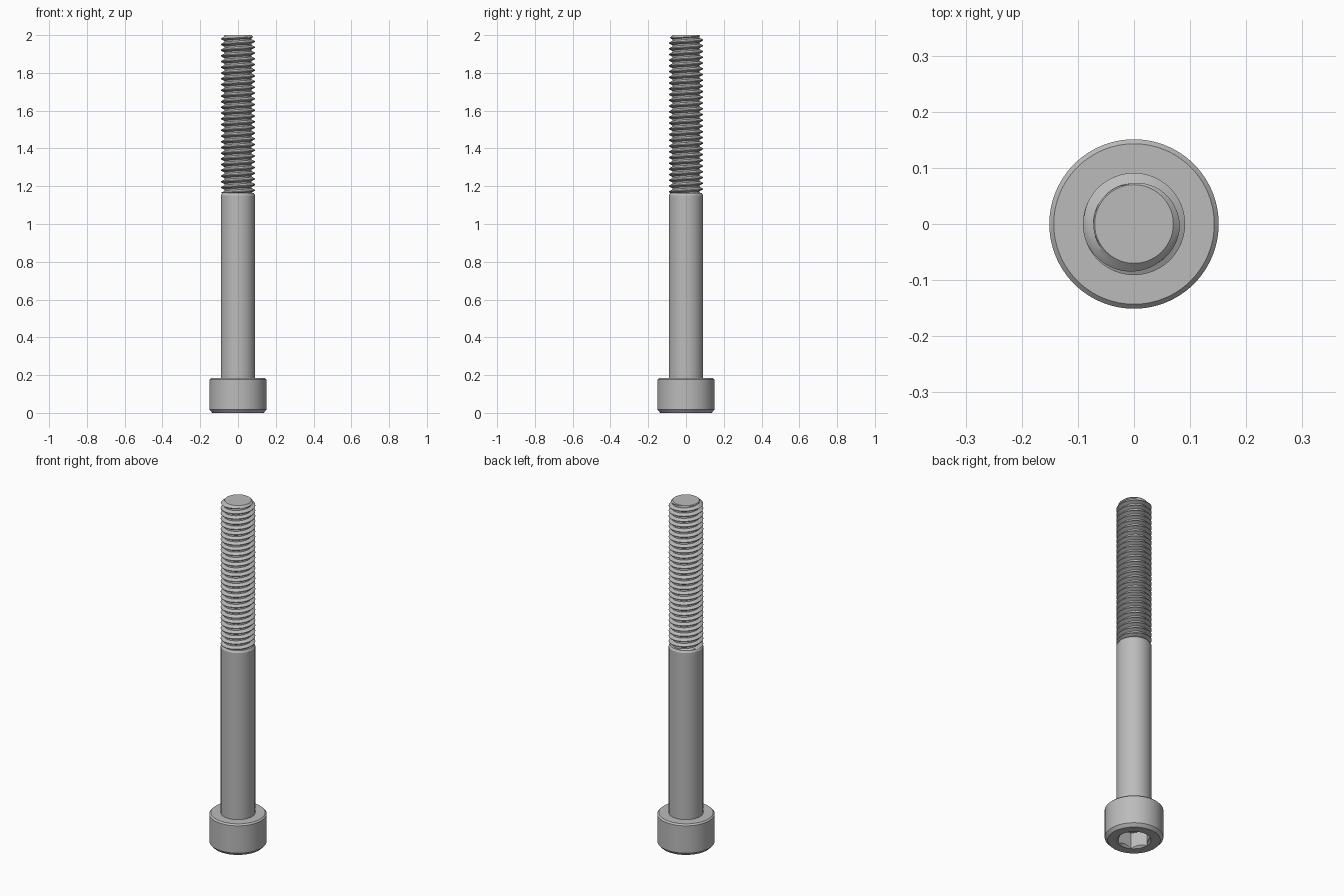
import bpy, bmesh, math

old = bpy.data.objects.get("Cube")
if old:
    bpy.data.objects.remove(old, do_unlink=True)

TAU = math.tau
MAJOR, MINOR, TIP = 0.091, 0.0725, 0.070
PITCH = 0.0303
THREAD_START, THREAD_END = 1.163, 2.0

steel = bpy.data.materials.new("steel grey")
steel.use_nodes = True
grey = (0.5, 0.5, 0.5, 1)
steel.diffuse_color = grey
steel.node_tree.nodes["Principled BSDF"].inputs["Base Color"].default_value = grey


def finish(bm, name):
    bmesh.ops.recalc_face_normals(bm, faces=bm.faces)
    mesh = bpy.data.meshes.new(name)
    bm.to_mesh(mesh)
    bm.free()
    mesh.materials.append(steel)
    obj = bpy.data.objects.new(name, mesh)
    bpy.context.collection.objects.link(obj)
    return obj


def smooth(obj):
    bpy.ops.object.select_all(action="DESELECT")
    obj.select_set(True)
    bpy.context.view_layer.objects.active = obj
    bpy.ops.object.shade_smooth_by_angle(angle=math.radians(30))


def lathe(name, profile, sides):
    """Closed solid of revolution from (radius, height) pairs, bottom to top."""
    bm = bmesh.new()
    rings = [[bm.verts.new((r * math.cos(TAU * i / sides), r * math.sin(TAU * i / sides), z))
              for i in range(sides)] for r, z in profile]
    for low, high in zip(rings, rings[1:]):
        for i in range(sides):
            j = (i + 1) % sides
            bm.faces.new((low[i], low[j], high[j], high[i]))
    bm.faces.new(rings[0][::-1])
    bm.faces.new(rings[-1])
    return finish(bm, name)


def cut(target, cutter):
    mod = target.modifiers.new("socket", "BOOLEAN")
    mod.operation = "DIFFERENCE"
    mod.solver = "EXACT"
    mod.object = cutter
    bpy.context.view_layer.objects.active = target
    bpy.ops.object.modifier_apply(modifier=mod.name)
    bpy.data.objects.remove(cutter, do_unlink=True)


# Cap head with chamfered rims, and the plain shank above it
head_and_shank = lathe("head_and_shank", [
    (0.136, 0), (0.151, 0.017), (0.151, 0.176), (0.143, 0.184), (MAJOR, 0.184),
    (MAJOR, 1.152), (0.084, THREAD_START), (TIP, THREAD_START)], 96)

# Hexagonal key socket with a conical lead-in
hex_radius = 0.0758 / math.cos(math.pi / 6)
cut(head_and_shank, lathe("socket_cutter", [(hex_radius, -0.05), (hex_radius, 0.091)], 6))
cut(head_and_shank, lathe("lead_in_cutter", [(0.094, -0.006), (0.07, 0.018)], 96))
smooth(head_and_shank)


# Helical thread: a sheared grid whose seam steps up by one pitch per turn
def thread_radius(phase):
    """Flat crest, sloped flanks and flat root over one pitch."""
    distance = abs(phase - 0.5)
    t = (distance - 0.0625) / 0.3125
    return MAJOR + (MINOR - MAJOR) * min(max(t, 0), 1)


phases = [0, 0.125, 0.28125, 0.4375, 0.5625, 0.71875, 0.875]
per_turn, sides = len(phases), 72
turns = math.ceil((THREAD_END - THREAD_START) / PITCH) + 2
rows = turns * per_turn

bm = bmesh.new()
grid = []
for i in range(sides):
    angle = TAU * i / sides
    column = []
    for k in range(rows):
        turn, step = divmod(k, per_turn)
        z = THREAD_START + PITCH * (turn - 1 + phases[step] + i / sides)
        r = thread_radius(phases[step])
        if z <= THREAD_START:
            z, r = THREAD_START, MINOR
        z = min(z, THREAD_END)
        r = min(r, TIP + (THREAD_END - z) * 1.1)
        column.append(bm.verts.new((r * math.cos(angle), r * math.sin(angle), z)))
    grid.append(column)

for i in range(sides):
    last = i == sides - 1
    shift = per_turn if last else 0
    right = grid[0] if last else grid[i + 1]
    for k in range(rows - 1 - shift):
        bm.faces.new((grid[i][k], right[k + shift], right[k + 1 + shift], grid[i][k + 1]))
bmesh.ops.remove_doubles(bm, verts=bm.verts, dist=1e-5)

# Close the flat ends of the thread
bmesh.ops.holes_fill(bm, edges=[e for e in bm.edges if e.is_boundary], sides=0)
smooth(finish(bm, "thread"))
